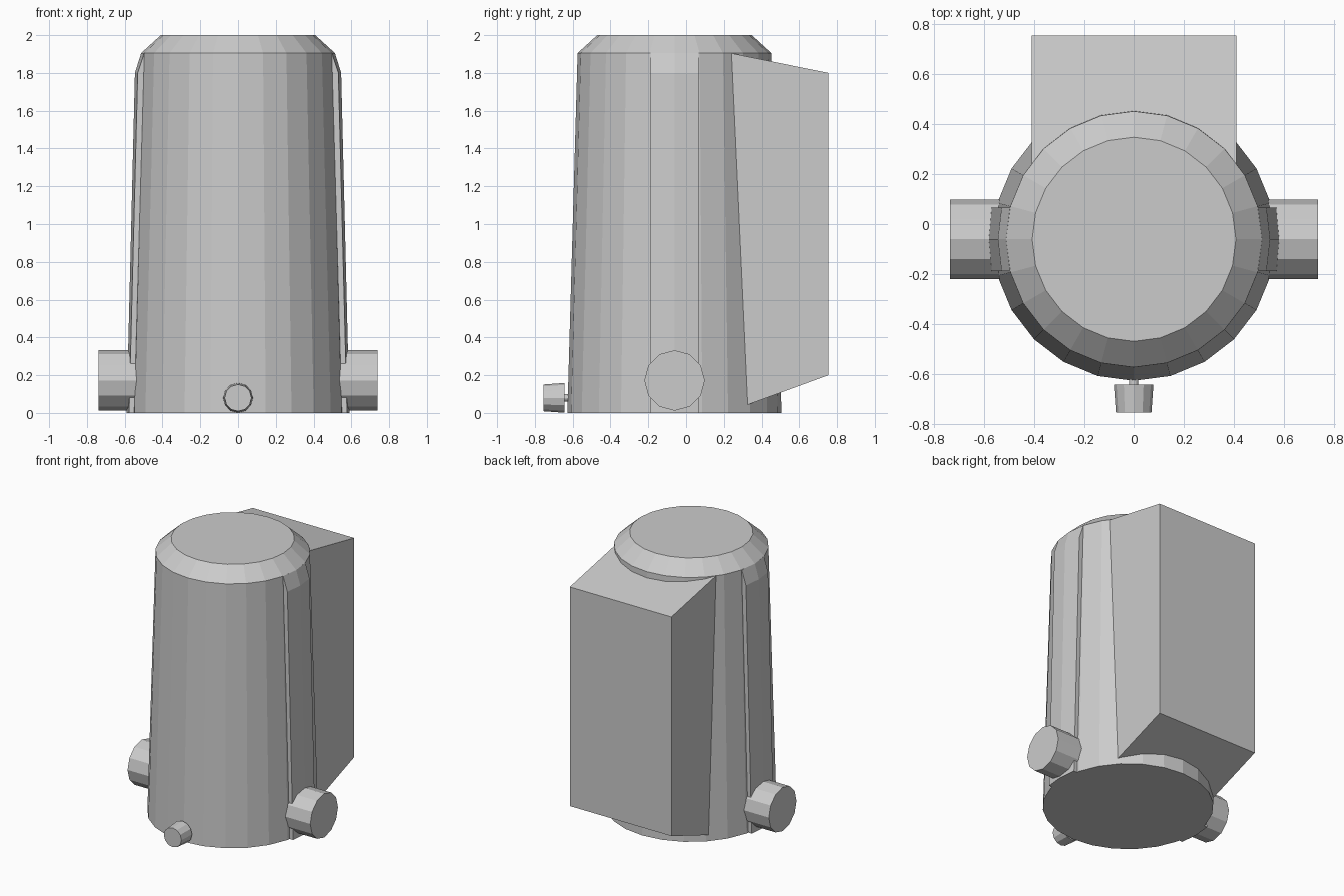
import bpy
from math import cos, sin, pi
from mathutils import Matrix, Vector

if "Cube" in bpy.data.objects:
    bpy.data.objects.remove(bpy.data.objects["Cube"])

CY = -0.061  # body axis in y


def mesh_object(name, verts, faces):
    me = bpy.data.meshes.new(name)
    me.from_pydata([tuple(v) for v in verts], [], faces)
    ob = bpy.data.objects.new(name, me)
    bpy.context.collection.objects.link(ob)
    return ob


def skin(name, rings):
    """Closed solid through a stack of equal-sized, counter-clockwise rings."""
    n = len(rings[0])
    verts = [v for r in rings for v in r]
    faces = [tuple(reversed(range(n)))]
    for k in range(len(rings) - 1):
        a, b = k * n, (k + 1) * n
        faces += [(a + i, a + (i + 1) % n, b + (i + 1) % n, b + i) for i in range(n)]
    faces.append(tuple(range(len(verts) - n, len(verts))))
    return mesh_object(name, verts, faces)


def lathe(name, profile, sides, origin, rot=Matrix()):
    """Revolve (radius, height) points around the rotated z axis."""
    rings = [[Vector(origin) + rot.to_3x3() @ Vector((r * cos(2 * pi * i / sides),
              r * sin(2 * pi * i / sides), h)) for i in range(sides)]
             for r, h in profile]
    return skin(name, rings)


# Tapered body with bevelled cap
lathe("body", [(0.567, 0), (0.513, 1.905), (0.409, 2.0)], 24, (0, CY, 0))

# Side ribs (height, middle x, edge x) and side pipes
rib_rows = [(0, 0.59, 0.577), (1.8, 0.546, 0.531), (1.905, 0.513, 0.497)]
for side, turn in (("right", 0), ("left", pi)):
    spin = Matrix.Rotation(turn, 3, 'Z')
    rings = []
    for z, mid, edge in rib_rows:
        pts = [(0.42, -0.128), (edge, -0.128), (mid, 0), (edge, 0.128), (0.42, 0.128)]
        rings.append([spin @ Vector((x, y, z)) + Vector((0, CY, 0)) for x, y in pts])
    skin(side + "_rib", rings)
    sign = 1 if side == "right" else -1
    lathe(side + "_pipe", [(0.16, 0.45), (0.16, 0.738)], 12, (0, CY, 0.172),
          Matrix.Rotation(sign * pi / 2, 4, 'Y'))

# Rear housing: side profile (y, z) extruded across x
profile = [(0.31, 0.038), (0.755, 0.2), (0.755, 1.8), (0.22, 1.908)]
skin("rear_housing", [[(x, y, z) for y, z in profile] for x in (-0.41, 0.41)])

# Front drain knob and its stem
forward = Matrix.Rotation(pi / 2, 4, 'X')
lathe("drain_knob", [(0.079, 0.643), (0.071, 0.755)], 12, (0, 0, 0.08), forward)
lathe("drain_stem", [(0.019, 0.55), (0.019, 0.66)], 12, (0, 0, 0.08), forward)
